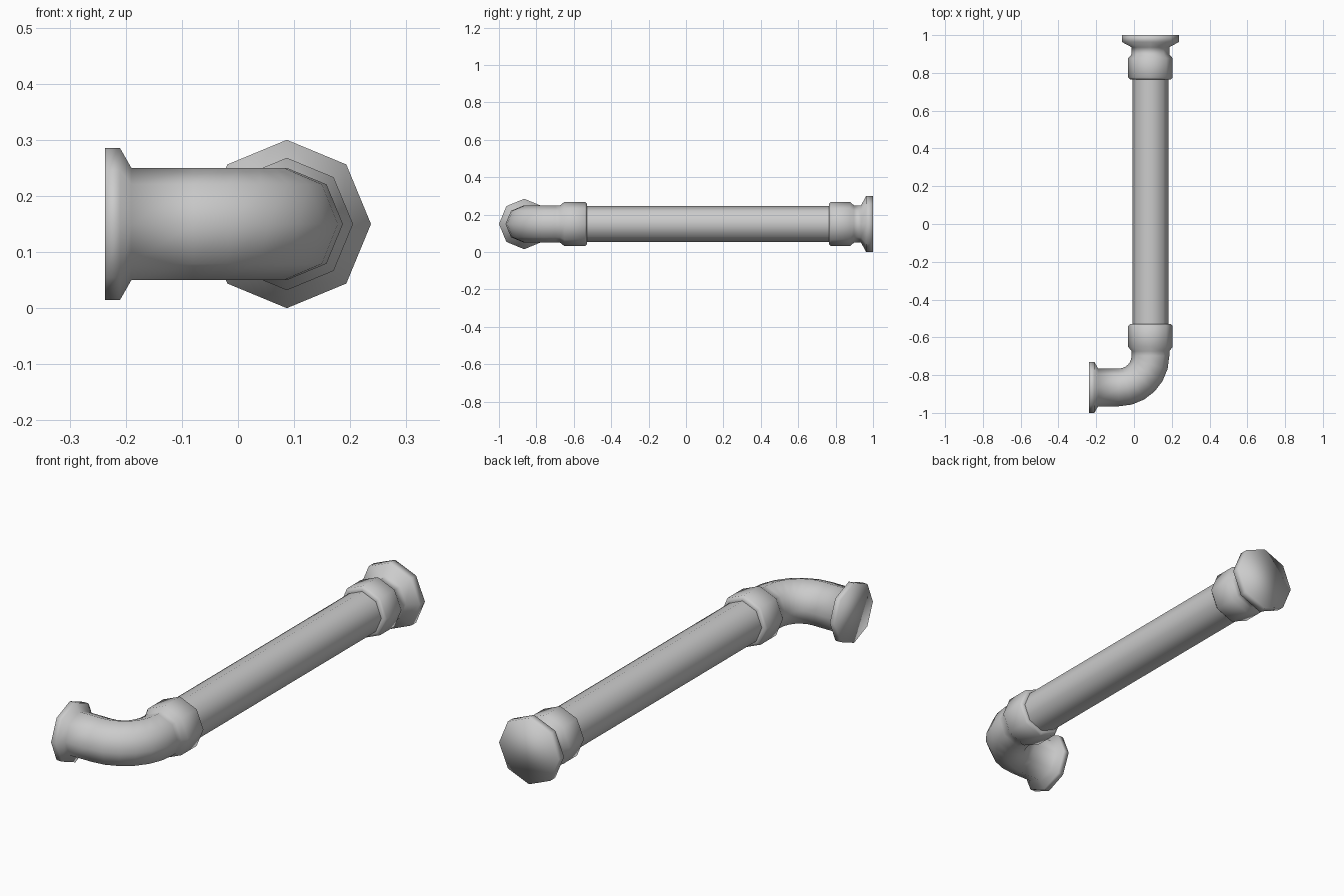
import bpy, bmesh, math
from mathutils import Vector

if "Cube" in bpy.data.objects:
    bpy.data.objects.remove(bpy.data.objects["Cube"])

SIDES = 8
CX, CZ, ELBOW_Y = 0.087, 0.15, -0.865


def sweep(name, stations, cap_start=False, cap_end=False):
    """Skin octagonal rings; each station is (x, y, heading angle, radius)."""
    bm = bmesh.new()
    rings = []
    for x, y, a, r in stations:
        side = Vector((math.sin(a), -math.cos(a), 0))
        ring = []
        for i in range(SIDES):
            t = 2 * math.pi * i / SIDES
            p = Vector((x, y, CZ)) + side * (r * math.cos(t))
            p.z += r * math.sin(t)
            ring.append(bm.verts.new(p))
        rings.append(ring)
    for a, b in zip(rings, rings[1:]):
        for i in range(SIDES):
            j = (i + 1) % SIDES
            bm.faces.new((a[i], a[j], b[j], b[i]))
    if cap_start:
        bm.faces.new(rings[0])
    if cap_end:
        bm.faces.new(rings[-1])
    bmesh.ops.recalc_face_normals(bm, faces=bm.faces[:])
    # open tubes: make sure the normals point outward
    f = max(bm.faces, key=lambda q: q.calc_center_median().z)
    if f.normal.z < 0:
        bmesh.ops.reverse_faces(bm, faces=bm.faces[:])
    for f in bm.faces:
        f.smooth = True
    me = bpy.data.meshes.new(name)
    bm.to_mesh(me)
    bm.free()
    ob = bpy.data.objects.new(name, me)
    bpy.context.collection.objects.link(ob)
    return ob


def along_y(profile):
    return [(CX, y, math.pi / 2, r) for y, r in profile]


# Side flange, elbow and lower collar
R = 0.167
bx, by = CX - R, ELBOW_Y + R
elbow = [(-0.237, ELBOW_Y, 0, 0.135), (-0.21, ELBOW_Y, 0, 0.135),
         (-0.19, ELBOW_Y, 0, 0.10)]
STEPS = 6
for k in range(STEPS + 1):
    a = math.pi / 2 * k / STEPS
    elbow.append((bx + R * math.sin(a), by - R * math.cos(a), a, 0.10))
elbow += along_y([(-0.673, 0.10), (-0.65, 0.118), (-0.54, 0.118),
                  (-0.53, 0.108), (-0.53, 0.096)])
sweep("elbow_with_flange", elbow, cap_start=True)

# Long straight pipe
sweep("straight_pipe", along_y([(-0.53, 0.096), (0.765, 0.096)]))

# Upper collar, short neck and end flange
sweep("end_collar_with_flange", along_y([
    (0.765, 0.096), (0.765, 0.108), (0.775, 0.118), (0.877, 0.118),
    (0.898, 0.10), (0.936, 0.10), (0.963, 0.15), (1.0, 0.15)]), cap_end=True)
